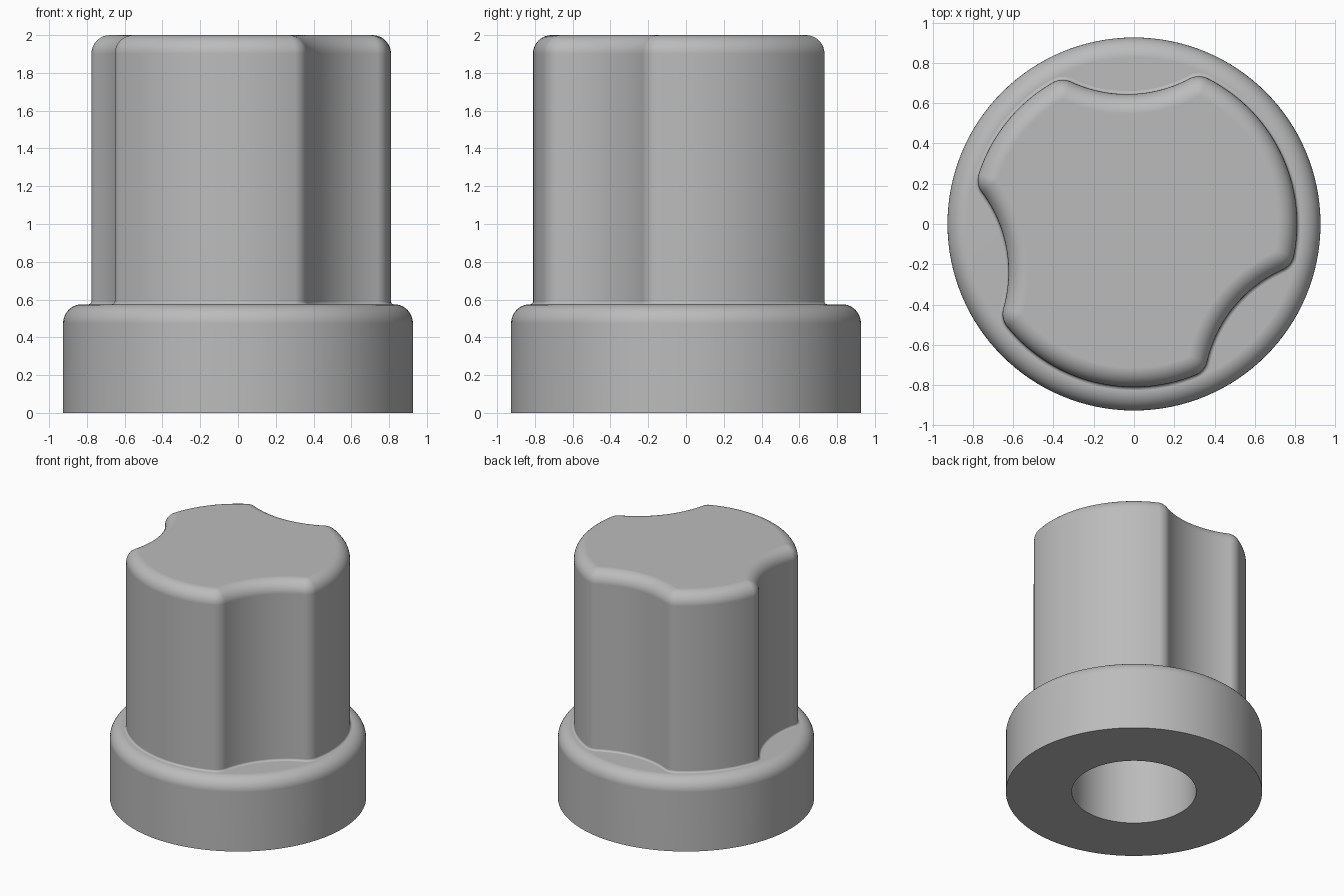
import bpy, bmesh
from math import radians, pi, acos, cos, sin
from mathutils import Vector

if "Cube" in bpy.data.objects:
    bpy.data.objects.remove(bpy.data.objects["Cube"], do_unlink=True)

grey = bpy.data.materials.new("plain grey")
grey.use_nodes = True
grey.diffuse_color = (0.5, 0.5, 0.5, 1)
grey.node_tree.nodes["Principled BSDF"].inputs["Base Color"].default_value = (0.5, 0.5, 0.5, 1)


def polar(a):
    return Vector((cos(a), sin(a)))


def add_object(name, bm):
    bmesh.ops.remove_doubles(bm, verts=bm.verts, dist=0.0001)
    bmesh.ops.recalc_face_normals(bm, faces=bm.faces)
    mesh = bpy.data.meshes.new(name)
    bm.to_mesh(mesh)
    bm.free()
    mesh.materials.append(grey)
    obj = bpy.data.objects.new(name, mesh)
    bpy.context.collection.objects.link(obj)
    bpy.ops.object.select_all(action="DESELECT")
    obj.select_set(True)
    bpy.context.view_layer.objects.active = obj
    bpy.ops.object.shade_smooth_by_angle(angle=radians(30))
    weighted = obj.modifiers.new("flat face normals", "WEIGHTED_NORMAL")
    weighted.keep_sharp = True
    return obj


def loft(bm, rings):
    """Join closed rings of equal length with quads; return the vertex rings."""
    rows = [[bm.verts.new(p) for p in ring] for ring in rings]
    for low, high in zip(rows, rows[1:]):
        for i in range(len(low)):
            j = (i + 1) % len(low)
            bm.faces.new((low[i], low[j], high[j], high[i]))
    return rows


# Grip outline: a circle with three rounded scallops, as points with normals
RADIUS, SCOOP, CORNER, WAIST = 0.81, 0.66, 0.10, 0.645
reach = WAIST + SCOOP
inner = RADIUS - CORNER
half = acos((inner**2 + reach**2 - (SCOOP + CORNER)**2) / (2 * inner * reach))
scallops = [radians(a) for a in (91.5, 190.5, 320.5)]
outline = []


def arc(centre, radius, start, end, steps):
    for i in range(steps):
        n = polar(start + (end - start) * i / steps)
        outline.append((centre + n * radius, n))


for k, a in enumerate(scallops):
    scoop_centre = polar(a) * reach
    corner_in, corner_out = polar(a - half) * inner, polar(a + half) * inner
    local = scoop_centre - corner_in
    turn = Vector.angle_signed(local, polar(a))
    turn = abs(turn)
    arc(corner_in, CORNER, a - half, a + turn, 12)
    arc(scoop_centre, -SCOOP, a + turn, a - turn, 24)
    arc(corner_out, CORNER, a - turn, a + half, 12)
    following = scallops[(k + 1) % 3] + (2 * pi if k == 2 else 0)
    arc(Vector((0, 0)), RADIUS, a + half, following - half, 30)

# Grip: small flare at the foot, straight wall, rounded top edge
FLOOR, TOP, ROUND, FLARE = 0.575, 2.0, 0.098, 0.015
levels = []
for i in range(5):
    t = pi / 2 * i / 4
    levels.append((FLARE * (sin(t) - 1), FLOOR + FLARE * (1 - cos(t))))
for i in range(11):
    t = pi / 2 * i / 10
    levels.append((ROUND * (1 - cos(t)), TOP - ROUND + ROUND * sin(t)))
bm = bmesh.new()
rows = loft(bm, [[(*(p - n * inset), z) for p, n in outline] for inset, z in levels])
bm.faces.new(rows[-1])
add_object("scalloped_grip", bm)

# Collar with rounded shoulder and blind shaft bore, as one lathed profile
BORE, DEPTH, RIM, EDGE = 0.45, 1.4, 0.926, 0.10
profile = [(BORE, DEPTH), (BORE, 0), (RIM, 0)]
for i in range(11):
    t = pi / 2 * i / 10
    profile.append((RIM - EDGE * (1 - cos(t)), FLOOR - EDGE * (1 - sin(t))))
profile.append((BORE + 0.05, FLOOR))
SIDES = 128
bm = bmesh.new()
rows = loft(bm, [[(*(polar(2 * pi * i / SIDES) * r), z) for i in range(SIDES)] for r, z in profile])
bm.faces.new(rows[0])
collar = add_object("collar_with_bore", bm)
